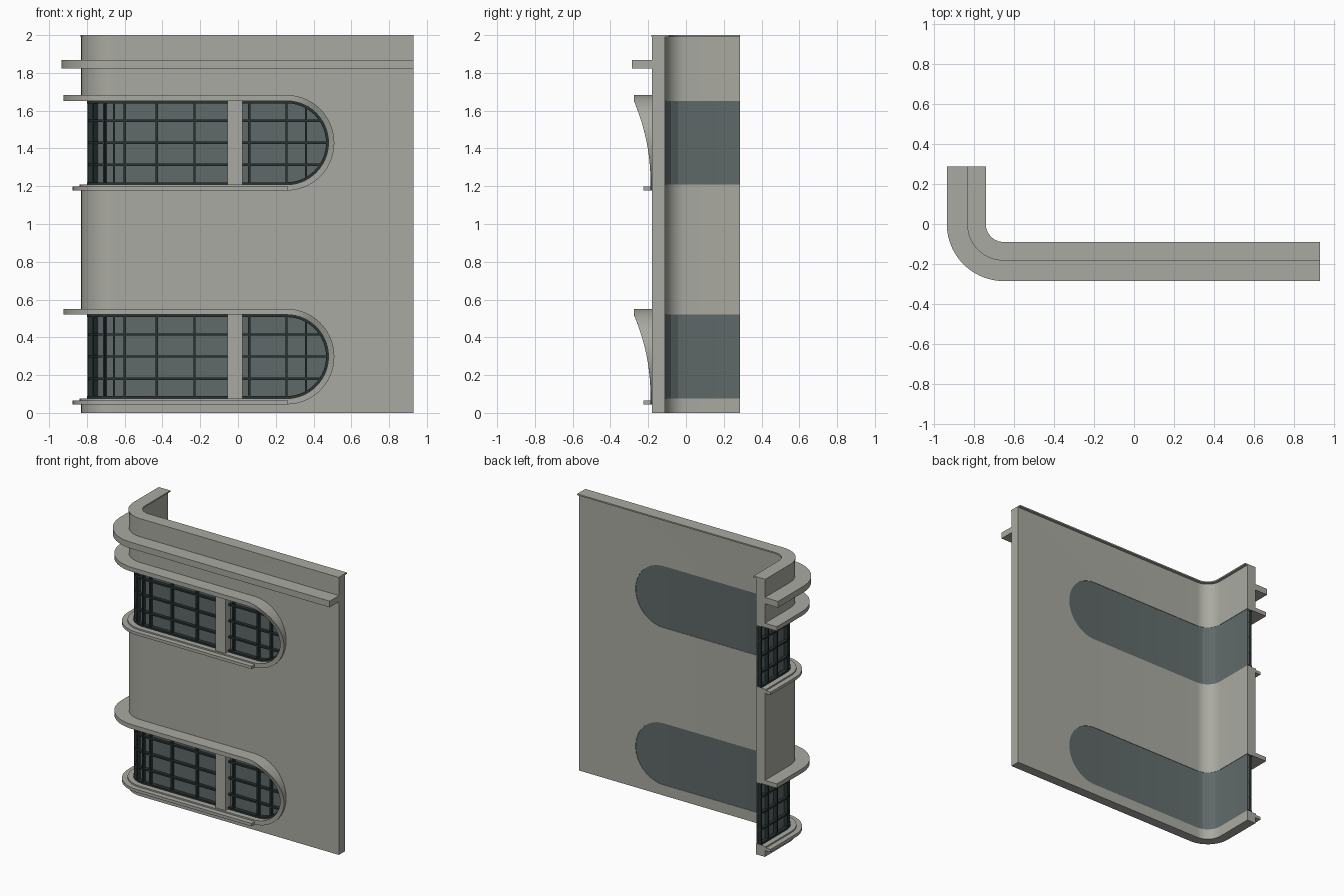
import bpy, bmesh, math

cube = bpy.data.objects.get("Cube")
if cube:
    bpy.data.objects.remove(cube, do_unlink=True)


def material(name, color):
    m = bpy.data.materials.new(name)
    m.use_nodes = True
    m.diffuse_color = (*color, 1)
    m.node_tree.nodes["Principled BSDF"].inputs["Base Color"].default_value = (*color, 1)
    return m


STONE = material("warm grey plaster", (0.40, 0.40, 0.36))
GLASS = material("grey green glass", (0.115, 0.14, 0.14))
METAL = material("dark metal", (0.022, 0.032, 0.032))

# Unrolled wall: s runs along the front, round the corner, then up the side wing
CORNER, RADIUS = -0.65, 0.18
ARC = RADIUS * math.pi / 2
WING = 0.287
START, END = CORNER - ARC - WING, 0.93
ROUND_X, OPEN = 0.257, 0.222
WINDOWS = {"lower": 0.298, "upper": 1.43}


def bend(s, r, z):
    """Wrap an unrolled point, r out from the corner axis, around the L plan."""
    if s >= CORNER:
        return (s, -r, z)
    if s > CORNER - ARC:
        a = (CORNER - s) / RADIUS
        return (CORNER - r * math.sin(a), -r * math.cos(a), z)
    return (CORNER - r, CORNER - ARC - s, z)


def plate(name, outlines, inner, outer, mat, steps=14):
    """Extrude flat (s, z) outlines from inner to outer depth and bend them.
    outer may be a function of height."""
    bm = bmesh.new()
    for outline in outlines:
        bm.faces.new([bm.verts.new((s, 0, z)) for s, z in outline])
    for i in range(steps + 1):
        bmesh.ops.bisect_plane(bm, geom=bm.verts[:] + bm.edges[:] + bm.faces[:],
                               plane_co=(CORNER - ARC * i / steps, 0, 0),
                               plane_no=(1, 0, 0), dist=1e-6)
    ngons = [f for f in bm.faces if len(f.verts) > 4]
    bmesh.ops.triangulate(bm, faces=ngons)
    base = bm.verts[:]
    geom = bmesh.ops.extrude_face_region(bm, geom=bm.faces[:], use_keep_orig=True)["geom"]
    top = [g for g in geom if isinstance(g, bmesh.types.BMVert)]
    for v in base:
        v.co = bend(v.co.x, inner, v.co.z)
    for v in top:
        r = outer(v.co.z) if callable(outer) else outer
        v.co = bend(v.co.x, r, v.co.z)
    bmesh.ops.recalc_face_normals(bm, faces=bm.faces[:])
    mesh = bpy.data.meshes.new(name)
    bm.to_mesh(mesh)
    bm.free()
    mesh.materials.append(mat)
    mesh.polygons.foreach_set("use_smooth", [True] * len(mesh.polygons))
    mesh.set_sharp_from_angle(angle=math.radians(20))
    ob = bpy.data.objects.new(name, mesh)
    bpy.context.collection.objects.link(ob)
    return ob


def rect(s0, s1, z0, z1):
    return [(s0, z0), (s1, z0), (s1, z1), (s0, z1)]


def bullet(zc, r, n=28):
    """Open-ended band edge: bottom at the wing, round end, top at the wing."""
    arc = [(ROUND_X + r * math.cos(a), zc + r * math.sin(a))
           for a in (math.pi * (i / n - 0.5) for i in range(n + 1))]
    return [(START, zc - r)] + arc + [(START, zc + r)]


def band(zc, r0, r1):
    return bullet(zc, r1) + bullet(zc, r0)[::-1]


# Wall with both openings running off the wing end
outline = [(START, 0)]
for zc in WINDOWS.values():
    outline += bullet(zc, OPEN)
outline += [(START, 2), (END, 2), (END, 0)]
plate("wall", [outline], 0.11, 0.18, STONE)

# Coping and projecting ledge
plate("coping", [rect(START, END, 1.99, 2.0)], 0.09, 0.183, STONE)
plate("ledge", [rect(START, END, 1.823, 1.868)], 0.17, 0.285, STONE)

for label, zc in WINDOWS.items():
    # Brow that tapers back as it curves down round the window end
    def brow_depth(z, zc=zc):
        t = min(1, max(0, (z - zc + 0.2) / 0.42))
        return 0.188 + 0.087 * t * t

    plate(label + "_brow", [band(zc, OPEN, 0.253)], 0.17, brow_depth, STONE)
    plate(label + "_sill", [rect(START, 0.265, zc - 0.253, zc - 0.232)], 0.17, 0.225, STONE)
    plate(label + "_mullion", [rect(-0.056, 0.024, zc - OPEN, zc + OPEN)], 0.122, 0.178, STONE)
    plate(label + "_glass", [bullet(zc, OPEN)], 0.113, 0.122, GLASS, 4)

    # Window bars
    plate(label + "_frame", [band(zc, OPEN - 0.013, OPEN)], 0.115, 0.15, METAL)
    uprights = [-0.6, -0.43, -0.23, 0.06, 0.257, 0.36]
    uprights += [CORNER - ARC * k for k in (0.03, 0.27, 0.58, 0.9)]
    uprights += [CORNER - ARC - d for d in (0.1, 0.2, WING - 0.007)]
    bars = []
    for s in uprights:
        h = math.sqrt(OPEN ** 2 - max(0, s - ROUND_X) ** 2) - 0.004
        bars.append(rect(s - 0.006, s + 0.006, zc - h, zc + h))
    plate(label + "_upright_bars", bars, 0.118, 0.148, METAL)
    rails = []
    for dz in (-0.117, 0, 0.117):
        reach = ROUND_X + math.sqrt(OPEN ** 2 - dz ** 2) - 0.004
        rails.append(rect(START, reach, zc + dz - 0.006, zc + dz + 0.006))
    plate(label + "_cross_bars", rails, 0.118, 0.145, METAL)
